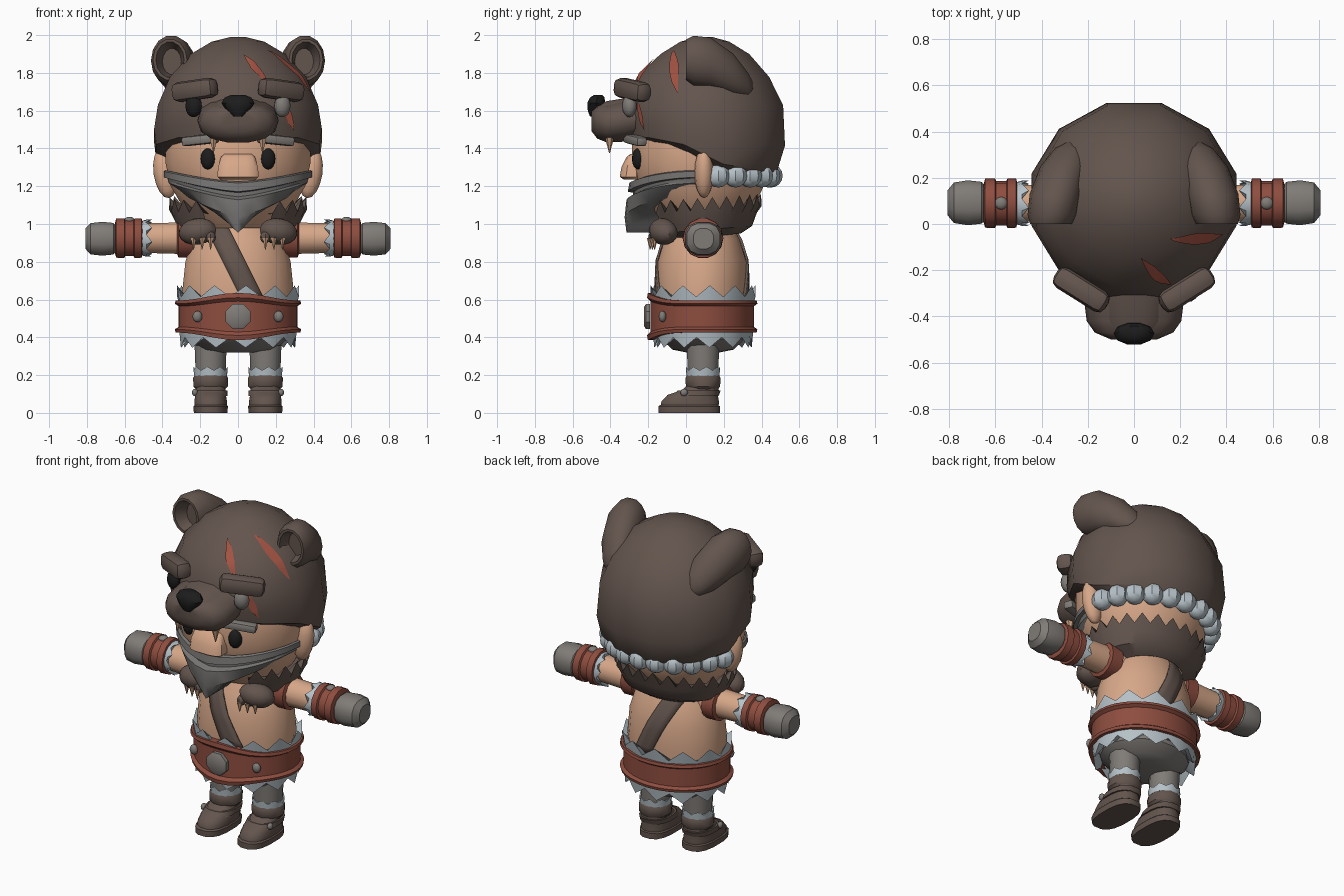
import bpy, bmesh, math
from mathutils import Matrix, Vector, Euler
from mathutils.bvhtree import BVHTree

if "Cube" in bpy.data.objects:
    bpy.data.objects.remove(bpy.data.objects["Cube"])

def mat(name, *c):
    m = bpy.data.materials.new(name)
    m.diffuse_color = (*c, 1)
    m.use_nodes = True
    m.node_tree.nodes["Principled BSDF"].inputs["Base Color"].default_value = m.diffuse_color
    return m

FUR = mat("brown fur", .125, .09, .075)
SKIN = mat("skin", .68, .39, .25)
GREY = mat("grey cloth", .215, .2, .185)
BEARD = mat("beard grey", .18, .175, .17)
PALE = mat("pale fur", .47, .54, .58)
RED = mat("red leather", .27, .075, .05)
SCAR = mat("scar red", .36, .085, .055)
BLACK = mat("black", .012, .012, .012)
CLAW = mat("claw", .6, .36, .22)

def finish(name, bm, m, mirror=False):
    bmesh.ops.recalc_face_normals(bm, faces=bm.faces)
    me = bpy.data.meshes.new(name)
    bm.to_mesh(me)
    bm.free()
    me.materials.append(m)
    o = bpy.data.objects.new(name, me)
    bpy.context.collection.objects.link(o)
    if mirror:
        o.modifiers.new("mirror", 'MIRROR').use_mirror_merge = False
    return o

def grid(name, rows, m, closed=True, caps=True, mirror=False):
    """Skin a list of point rows."""
    bm = bmesh.new()
    vs = [[bm.verts.new(p) for p in r] for r in rows]
    n = len(vs[0])
    for a, b in zip(vs, vs[1:]):
        for i in range(n if closed else n - 1):
            j = (i + 1) % n
            bm.faces.new((a[i], a[j], b[j], b[i]))
    if closed and caps:
        bm.faces.new(vs[0])
        bm.faces.new(vs[-1])
    return finish(name, bm, m, mirror)

def loft(name, m, stations, axis='z', n=16, p=1, mirror=False, caps=True):
    """Stations are (t, c1, c2, r1, r2); t may be an (even, odd) pair for zigzags."""
    rows = []
    pw = lambda v: math.copysign(abs(v) ** p, v)
    for t, c1, c2, r1, r2 in stations:
        row = []
        for i in range(n):
            a = math.tau * (i + .5) / n
            u, v = c1 + r1 * pw(math.sin(a)), c2 - r2 * pw(math.cos(a))
            w = t[i % 2] if isinstance(t, tuple) else t
            row.append({'z': (u, v, w), 'x': (w, u, v), 'y': (u, w, v)}[axis])
        rows.append(row)
    return grid(name, rows, m, caps=caps, mirror=mirror)

def blob(name, m, loc, scale, rot=(0, 0, 0), mirror=False, seg=12):
    bm = bmesh.new()
    M = Matrix.LocRotScale(Vector(loc), Euler(rot), Vector(scale))
    bmesh.ops.create_uvsphere(bm, u_segments=seg, v_segments=8, radius=1, matrix=M)
    return finish(name, bm, m, mirror)

def box(name, m, loc, size, rot=(0, 0, 0), bevel=.03, mirror=False):
    bm = bmesh.new()
    bmesh.ops.create_cube(bm, size=1, matrix=Matrix.LocRotScale(Vector(loc), Euler(rot), Vector(size)))
    bmesh.ops.bevel(bm, geom=bm.edges[:], offset=bevel, segments=2, profile=.5, affect='EDGES')
    return finish(name, bm, m, mirror)

def cone(name, m, loc, r, h, mirror=False):
    bm = bmesh.new()
    bmesh.ops.create_cone(bm, segments=6, radius1=0.002, radius2=r, depth=h, cap_ends=True,
                          matrix=Matrix.Translation(loc))
    return finish(name, bm, m, mirror)

def polar(a, cy, rx, ry, z):
    return (rx * math.sin(a), cy - ry * math.cos(a), z)

# torso and diagonal strap
TORSO = [(.5, .29, .235), (.65, .298, .24), (.8, .282, .237), (.92, .245, .2), (1.04, .16, .14)]
loft("torso", SKIN, [(z, 0, .085, rx, ry) for z, rx, ry in TORSO], n=20)

def torso_r(z):
    for (z0, x0, y0), (z1, x1, y1) in zip(TORSO, TORSO[1:]):
        if z <= z1:
            f = (z - z0) / (z1 - z0)
            return x0 + f * (x1 - x0), y0 + f * (y1 - y0)
    return TORSO[-1][1:]

for side, label in ((1, "front_strap"), (-1, "back_strap")):
    rows = []
    for i in range(9):
        z, cx, row = 1.02 - .42 * i / 8, -.13 + .21 * i / 8, []
        rx, ry = torso_r(z)
        for dx in (-.06, -.02, .02, .06):
            x = cx + dx
            row.append((x, .085 - side * (ry * math.sqrt(max(0, 1 - (x / rx) ** 2)) + .012), z))
        rows.append(row)
    grid(label, rows, FUR, closed=False).modifiers.new("thick", 'SOLIDIFY').thickness = .012

# belt: rimmed band that swells at the front
rows = []
for s, r in ((-1, .27), (-1, .33), (-.8, .335), (-.65, .315), (.65, .315), (.8, .335), (1, .33), (1, .27)):
    row = []
    for i in range(32):
        a = math.tau * i / 32
        k = max(0, math.cos(a)) ** 5
        row.append(polar(a, .09, r, r * .86 + .008 * k, .51 + s * (.085 + .04 * k)))
    rows.append(row)
grid("belt", rows, RED, caps=False)
loft("belt_buckle", GREY, [(-.19, 0, .51, .072, .072), (-.212, 0, .51, .072, .072),
                           (-.222, 0, .51, .055, .055)], 'y', 8)
blob("belt_stud", GREY, (.215, -.125, .51), (.026, .02, .03), mirror=True)
loft("upper_fringe", PALE, [(.56, 0, .09, .31, .265), ((.675, .615), 0, .09, .325, .28),
                            (.6, 0, .09, .285, .23)], n=24, caps=False)
loft("lower_fringe", PALE, [(.45, 0, .09, .315, .27), ((.345, .4), 0, .09, .305, .26),
                            (.42, 0, .09, .25, .21)], n=24, caps=False)
loft("shorts", GREY, [(.32, 0, .09, .12, .09), (.335, 0, .09, .2, .165), (.39, 0, .09, .265, .225),
                      (.5, 0, .09, .28, .24)])

# legs and boots
X, Y = .145, .09
loft("leg", GREY, [(.16, X, Y, .08, .08), (.36, X, Y, .088, .09)], n=12, mirror=True)
loft("leg_fringe", PALE, [((.245, .225), X, Y, .092, .092), (.195, X, Y, .088, .088)], n=16, mirror=True)
loft("boot_cuff", FUR, [(.125, X, Y, .08, .082), (.14, X, Y, .094, .094), (.185, X, Y, .096, .096),
                        (.205, X, Y, .082, .085)], n=12, mirror=True)
loft("boot", FUR, [(.035, X, .02, .087, .155), (.06, X, .022, .088, .155), (.095, X, .035, .082, .135),
                   (.12, X, .075, .08, .1), (.15, X, Y, .075, .08)], n=16, p=.8, mirror=True)
loft("sole", FUR, [(0, X, .017, .09, .165), (.035, X, .017, .093, .165), (.042, X, .017, .086, .155)],
     n=16, p=.75, mirror=True)
loft("boot_strap", FUR, [(.09, X, .05, .092, .125), (.118, X, .07, .09, .115)], n=16, p=.8, mirror=True)
blob("boot_stud", GREY, (.228, -.01, .108), (.016, .02, .02), mirror=True)

# arms, bracers and fists
loft("arm", SKIN, [(.18, .09, .925, .09, .09), (.52, .09, .925, .08, .08)], 'x', 12, mirror=True)
loft("shoulder_band", RED, [(.24, .09, .925, .105, .105), (.315, .09, .925, .105, .105),
                            (.325, .09, .925, .08, .08)], 'x', 14, mirror=True)
loft("bracer_fringe", PALE, [((.455, .485), .09, .925, .1, .1), (.52, .09, .925, .09, .09)],
     'x', 16, mirror=True)
loft("bracer", RED, [(x, .09, .925, r, r) for x, r in
     ((.505, .085), (.51, .106), (.548, .108), (.553, .096), (.597, .096), (.602, .108),
      (.645, .106), (.652, .08))], 'x', 14, mirror=True)
blob("bracer_stud", GREY, (.575, .09, 1.02), (.028, .028, .018), mirror=True)
loft("fist", GREY, [(.64, .09, .922, .07, .065), (.66, .092, .922, .093, .086), (.72, .092, .922, .1, .092),
                    (.78, .092, .922, .09, .085), (.808, .092, .922, .055, .055)], 'x', 12, .8, mirror=True)

# head, ears, face
loft("head", SKIN, [(.98, 0, .08, .2, .18), (1.08, 0, .08, .29, .28), (1.2, 0, .075, .36, .34),
                    (1.32, 0, .07, .388, .36), (1.45, 0, .07, .39, .36), (1.56, 0, .07, .36, .33)], n=20)
blob("ear", SKIN, (.385, .095, 1.27), (.062, .05, .135), (0, .15, 0), mirror=True)
blob("eye", BLACK, (.16, -.255, 1.345), (.04, .03, .056), (0, 0, .35), mirror=True)
loft("nose", SKIN, [(1.235, 0, -.28, .095, .05), (1.25, 0, -.29, .112, .062), (1.3, 0, -.285, .108, .058),
                    (1.355, 0, -.28, .092, .035), (1.37, 0, -.275, .075, .02)], n=12, p=.6)
box("eyebrow", GREY, (.2, -.27, 1.445), (.2, .06, .05), (0, .1, .4), .015, True)

# beard: wraps the jaw, stepped at the mouth and pointed at the chin
rows = []
for t, rx, ry in ((0, .385, .35), (.03, .395, .37), (.2, .395, .378), (.22, .375, .35),
                  (.3, .37, .35), (.36, .368, .385), (.7, .29, .395), (1, .12, .385), (1, .08, .1)):
    row = []
    for i in range(17):
        a = math.radians(-95 + 190 * i / 16)
        s = abs(math.sin(a))
        top, low = 1.225 + .06 * s ** 1.5, .955 + .14 * s ** 1.2
        row.append(polar(a, .07, rx, ry, top + t * (low - top)))
    rows.append(row)
grid("beard", rows, BEARD, closed=False)

# spiky fur collar, open at the chest
rows = []
for z, zz, rx, ry in ((.93, 0, .22, .19), (.97, 0, .31, .25), (1.04, 0, .345, .275),
                      (1.075, .065, .365, .3), (1.07, 0, .3, .25)):
    rows.append([polar(math.radians(30 + 300 * i / 40), .1, rx, ry, z + zz * (i % 2) -
                       .02 * math.cos(math.radians(30 + 300 * i / 40))) for i in range(41)])
grid("fur_collar", rows, FUR, closed=False)
blob("hanging_paw", FUR, (.215, -.12, .96), (.105, .075, .07), (0, .15, .3), mirror=True)
for i, x in enumerate((.145, .19, .235)):
    blob("paw_toe_%d" % i, FUR, (x, -.165 + .012 * i, .93), (.028, .035, .032), mirror=True, seg=8)
    cone("paw_claw_%d" % i, CLAW, (x, -.19 + .012 * i, .895), .017, .06, True)

# hood: twelve-sided dome with a lower back edge
def hem(y):
    pts = [(-.35, 1.47), (-.1, 1.45), (.1, 1.385), (.22, 1.3), (.6, 1.265)]
    for (y0, z0), (y1, z1) in zip(pts, pts[1:]):
        if y <= y1:
            return z0 + (z1 - z0) * max(0, y - y0) / (y1 - y0)
    return z1

HOOD = [(-.15, .09, .38, .345), (0, .09, .432, .392), (.4, .105, .445, .42), (1, .095, .425, .42),
        (1.78, .09, .36, .35), (1.9, .1, .25, .235), (1.965, .1, .14, .13), (1.99, .1, .04, .04)]
rows = []
for t, cy, rx, ry in HOOD:
    row = []
    for i in range(12):
        x, y, _ = polar(math.tau * (i + .5) / 12, cy, rx * 1.033, ry * 1.033, 0)
        row.append((x, y, t if t > 1 else hem(y) + t * (1.63 - hem(y))))
    rows.append(row)
hood = grid("hood", rows, FUR)
for i in range(11):
    a = math.radians(103 + 154 * i / 10)
    blob("nape_fur_%d" % i, PALE, polar(a, .09, .385, .36, 1.255), (.062, .062, .062), seg=8)

# bear ears with hollow fronts
loft("hood_ear", FUR, [(.07, .35, 1.86, .05, .07), (.0, .36, 1.87, .075, .095), (.0, .36, 1.87, .09, .11),
                       (.04, .353, 1.865, .108, .135), (.13, .34, 1.855, .112, .135),
                       (.25, .305, 1.79, .1, .115), (.33, .27, 1.73, .07, .07), (.36, .25, 1.71, .03, .03)],
     'y', 14, mirror=True)

# muzzle, nose, fangs, eyes and brows of the hood
loft("muzzle", FUR, [(-.22, 0, 1.57, .21, .11), (-.34, 0, 1.545, .215, .112), (-.42, 0, 1.535, .205, .105),
                     (-.47, 0, 1.54, .17, .09), (-.5, 0, 1.545, .1, .055)], 'y', 14, .85)
loft("muzzle_bridge", FUR, [(-.25, 0, 1.6, .15, .08), (-.42, 0, 1.59, .125, .062), (-.47, 0, 1.58, .1, .05)],
     'y', 12, .8)
loft("hood_nose", BLACK, [(1.57, 0, -.485, .03, .025), (1.6, 0, -.48, .06, .042), (1.64, 0, -.475, .088, .05),
                          (1.67, 0, -.47, .07, .04), (1.682, 0, -.465, .04, .025)], n=10)
cone("fang", CLAW, (.13, -.405, 1.42), .026, .09, True)
blob("hood_eye", BLACK, (-.235, -.295, 1.625), (.046, .035, .06), (0, 0, -.4))
blob("button_eye", GREY, (.235, -.3, 1.625), (.045, .038, .06), (0, 0, .4))
box("hood_brow", FUR, (.228, -.285, 1.71), (.26, .1, .105), (0, .12, .56), .035, True)

# scars laid on the hood surface
bm = bmesh.new()
bm.from_mesh(hood.data)
tree = BVHTree.FromBMesh(bm)
bm.free()
for k, (p, q, w) in enumerate((((.03, -.17, 1.92), (.17, -.28, 1.73), .022),
                               ((.25, -.28, 1.66), (.31, -.25, 1.49), .02),
                               ((.16, -.07, 1.93), (.38, -.04, 1.69), .026))):
    p, q, rows = Vector(p), Vector(q), []
    for i in range(13):
        t = i / 12
        hit, nrm, *_ = tree.find_nearest(p.lerp(q, t))
        side = nrm.cross(q - p).normalized() * w * (math.sin(math.pi * t) + .03)
        row = []
        for s in (-1, 0, 1):
            h, m, *_ = tree.find_nearest(hit + side * s)
            row.append(h + m * .007)
        rows.append(row)
    grid("scar_%d" % k, rows, SCAR, closed=False)

# smooth shading with crisp edges
bpy.ops.object.select_all(action='SELECT')
bpy.context.view_layer.objects.active = hood
bpy.ops.object.shade_smooth_by_angle(angle=math.radians(38))
